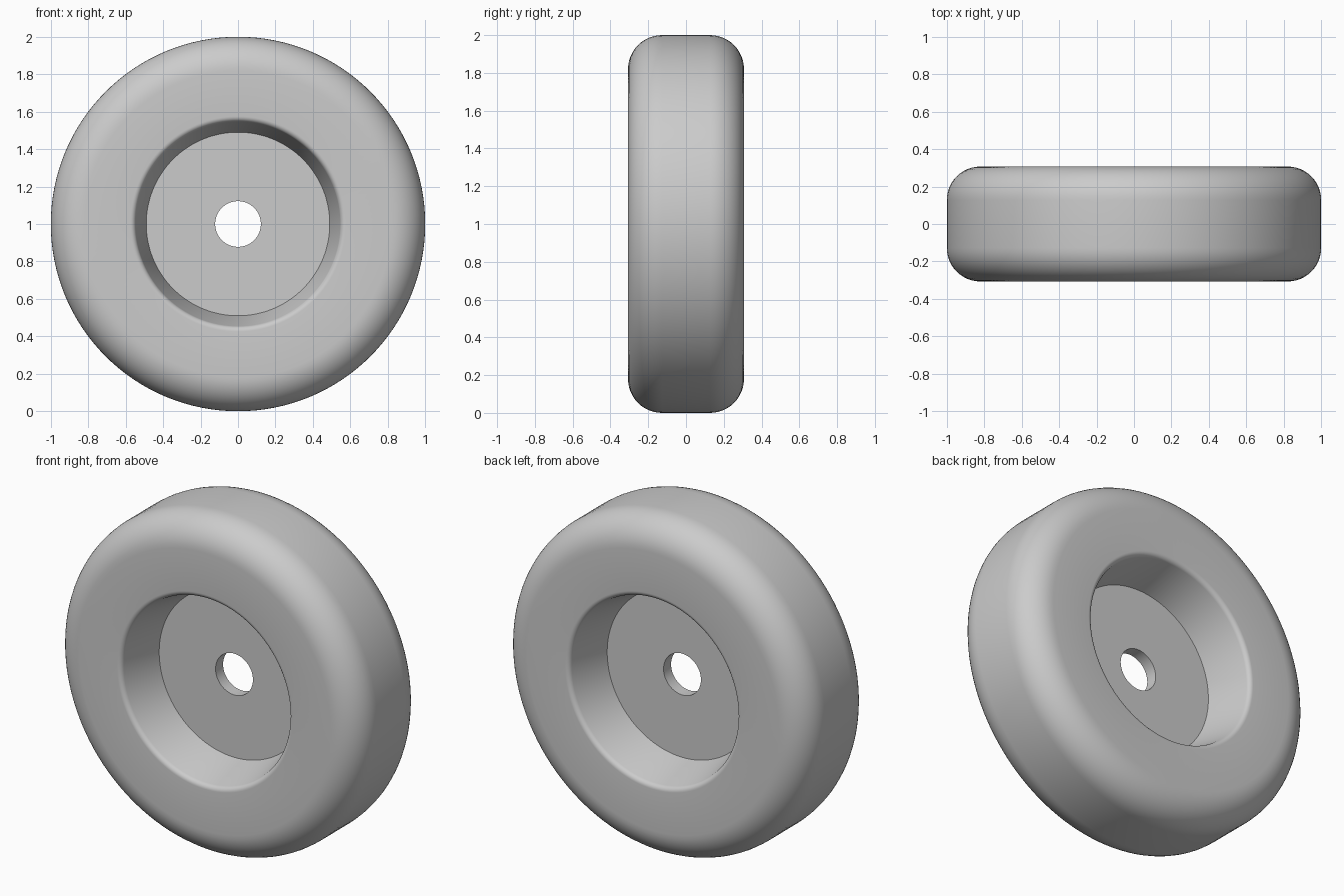
import bpy, bmesh, math
from mathutils import Vector

if "Cube" in bpy.data.objects:
    bpy.data.objects.remove(bpy.data.objects["Cube"], do_unlink=True)

HALF = 0.307      # half of the wheel's width
WEB = 0.035       # half of the thin centre disc
SEGMENTS = 128


def arc(radius, depth, size, start, end, steps):
    """Rounded corner in (radius, depth) space."""
    return [(radius + size * math.cos(math.radians(start + (end - start) * i / steps)),
             depth + size * math.sin(math.radians(start + (end - start) * i / steps)))
            for i in range(steps + 1)]


# Half section: axle hole, web, sloping recess wall, soft lip, rounded shoulder
half = [(0.122, WEB), (0.49, WEB)]
half += arc(0.575, HALF - 0.03, 0.03, 167, 90, 6)
half += arc(0.82, HALF - 0.18, 0.18, 90, 0, 12)
section = half + [(r, -d) for r, d in reversed(half)]

# Revolve the closed section around the axle
bm = bmesh.new()
verts = [bm.verts.new((r, d, 0)) for r, d in section]
edges = [bm.edges.new((v, verts[(i + 1) % len(verts)])) for i, v in enumerate(verts)]
bmesh.ops.spin(bm, geom=verts + edges, cent=(0, 0, 0), axis=(0, 1, 0),
               angle=math.tau, steps=SEGMENTS, use_merge=True)
bmesh.ops.remove_doubles(bm, verts=bm.verts, dist=0.0001)
bmesh.ops.recalc_face_normals(bm, faces=bm.faces)
bmesh.ops.translate(bm, verts=bm.verts, vec=Vector((0, 0, 1)))
mesh = bpy.data.meshes.new("wheel")
bm.to_mesh(mesh)
bm.free()
wheel = bpy.data.objects.new("wheel", mesh)
bpy.context.collection.objects.link(wheel)

# Plain grey material
grey = bpy.data.materials.new("light grey")
grey.use_nodes = True
grey.diffuse_color = (0.6, 0.6, 0.6, 1)
grey.node_tree.nodes["Principled BSDF"].inputs["Base Color"].default_value = (0.6, 0.6, 0.6, 1)
mesh.materials.append(grey)

# Smooth shading with crisp web and hole edges
bpy.ops.object.select_all(action="DESELECT")
wheel.select_set(True)
bpy.context.view_layer.objects.active = wheel
bpy.ops.object.shade_smooth_by_angle(angle=math.radians(30))
